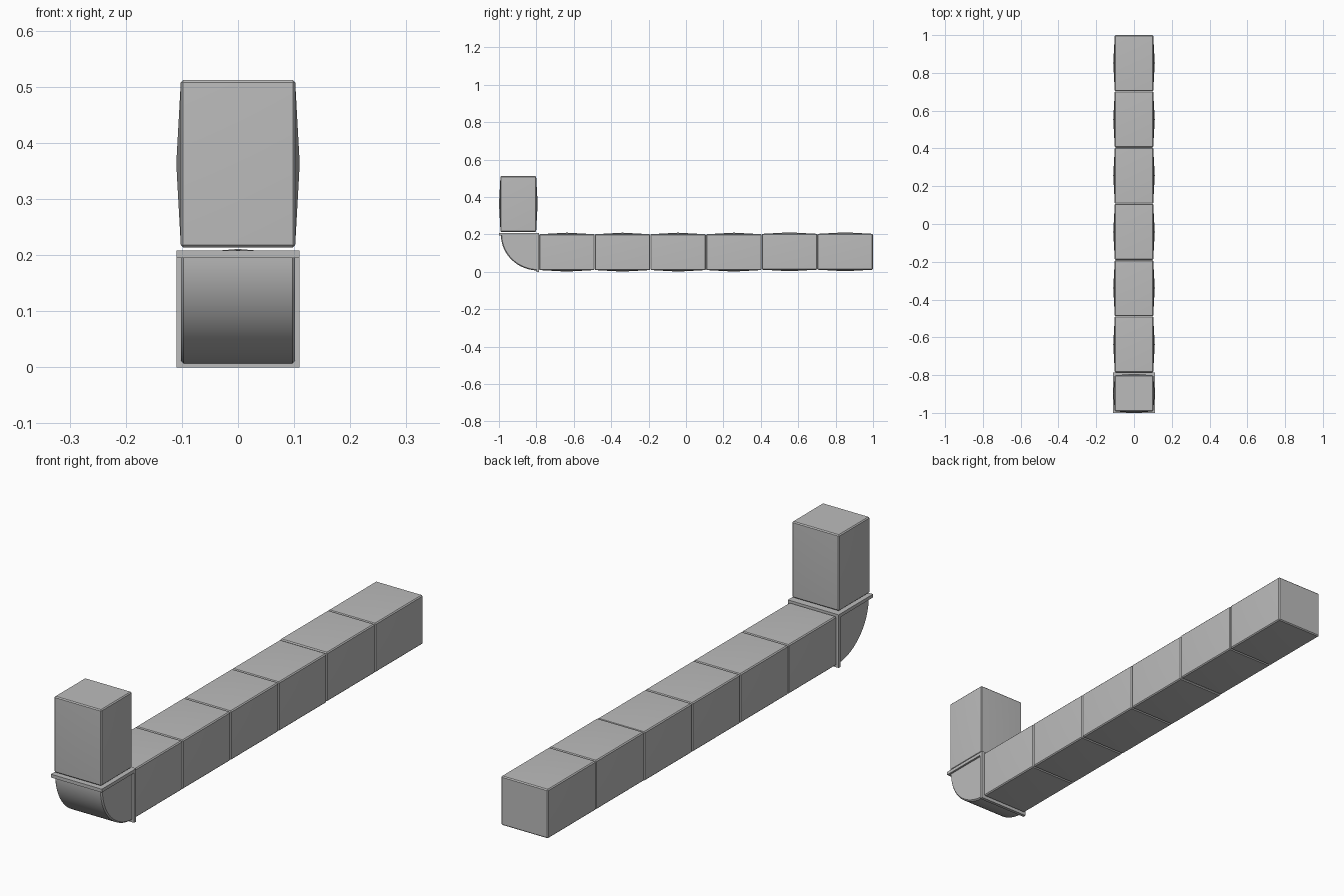
import bpy, bmesh, math
from mathutils import Matrix, Vector

if "Cube" in bpy.data.objects:
    bpy.data.objects.remove(bpy.data.objects["Cube"])

steel = bpy.data.materials.new("dark_grey_sheet")
steel.diffuse_color = (0.5, 0.5, 0.5, 1)
steel.use_nodes = True
steel.node_tree.nodes["Principled BSDF"].inputs["Base Color"].default_value = steel.diffuse_color


def finish(bm, name):
    bmesh.ops.recalc_face_normals(bm, faces=bm.faces)
    me = bpy.data.meshes.new(name)
    bm.to_mesh(me)
    bm.free()
    me.materials.append(steel)
    ob = bpy.data.objects.new(name, me)
    bpy.context.collection.objects.link(ob)
    bpy.ops.object.select_all(action='DESELECT')
    ob.select_set(True)
    bpy.context.view_layer.objects.active = ob
    bpy.ops.object.shade_smooth_by_angle(angle=math.radians(30))
    return ob


def box(name, lo, hi, bevel=0.0, long_axis=None, bulge=0.009):
    lo, hi = Vector(lo), Vector(hi)
    bm = bmesh.new()
    bmesh.ops.create_cube(bm, size=1, matrix=Matrix.Translation((lo + hi) / 2)
                          @ Matrix.Diagonal((*(hi - lo), 1)))
    if bevel:
        bmesh.ops.bevel(bm, geom=bm.edges[:], offset=bevel, segments=1, affect='EDGES')
    # cross-broken sheet panels: raise the centre of each long side
    if long_axis is not None:
        sides = [f for f in bm.faces
                 if f.calc_area() > 0.02 and abs(f.normal[long_axis]) < 0.1]
        for f in sides:
            n = f.normal.copy()
            for v in bmesh.ops.poke(bm, faces=[f])['verts']:
                v.co += n * bulge
    return finish(bm, name)


# Horizontal duct run
START, END, COUNT = -0.786, 1.0, 6
pitch = (END - START) / COUNT
for i in range(COUNT):
    y0 = START + i * pitch
    dz = 0.002 if i >= 4 else 0
    box(f"duct_section_{i + 1}", (-0.102, y0 + 0.0005, 0.009 + dz),
        (0.102, y0 + pitch - 0.0005, 0.201 + dz), 0.004, 1, 0.008)

# Vertical riser
box("riser_section", (-0.102, -0.992, 0.214), (0.102, -0.801, 0.512), 0.004, 2, 0.008)

# Elbow: quarter disc swept across x
bm = bmesh.new()
cy, cz, ry, rz, n = -0.79, 0.2, 0.2, 0.193, 24
pts = [(cy, cz)] + [(cy - ry * math.cos(a), cz - rz * math.sin(a))
                    for a in (math.pi / 2 * k / n for k in range(n + 1))]
face = bm.faces.new([bm.verts.new((-0.102, y, z)) for y, z in pts])
ext = bmesh.ops.extrude_face_region(bm, geom=[face])['geom']
bmesh.ops.translate(bm, vec=(0.204, 0, 0),
                    verts=[g for g in ext if isinstance(g, bmesh.types.BMVert)])
bmesh.ops.recalc_face_normals(bm, faces=bm.faces)
rims = [e for e in bm.edges if abs(e.verts[0].co.x - e.verts[1].co.x) < 1e-6]
bmesh.ops.bevel(bm, geom=rims, offset=0.005, segments=1, affect='EDGES')
finish(bm, "elbow")

# Elbow flanges
box("elbow_top_flange", (-0.11, -1.0, 0.195), (0.11, -0.787, 0.208))
box("elbow_rear_flange", (-0.11, -0.8, 0.0), (0.11, -0.787, 0.208))
